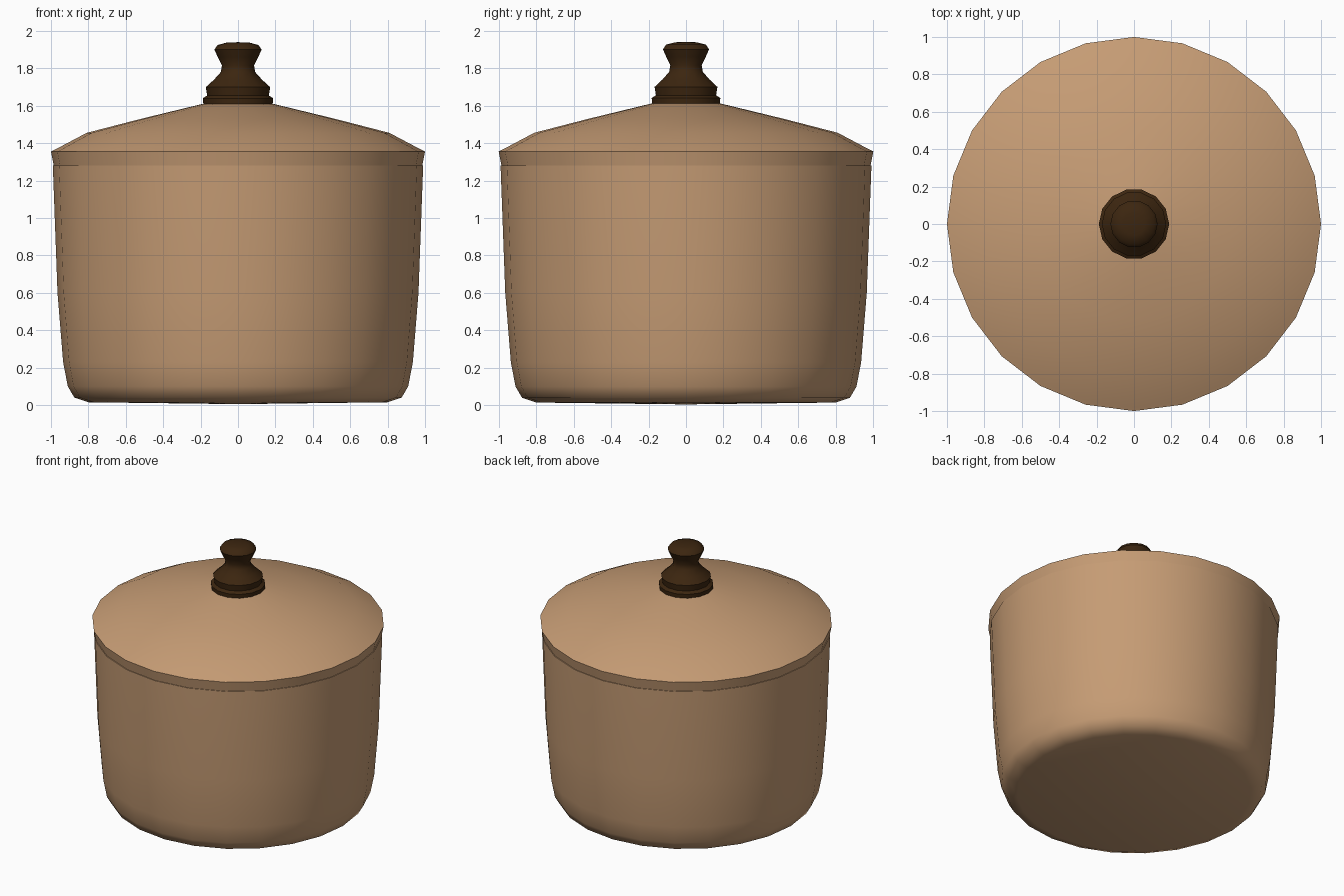
import bpy
import bmesh
from math import cos, sin, pi, radians

cube = bpy.data.objects.get("Cube")
if cube:
    bpy.data.objects.remove(cube)


def material(name, rgb):
    mat = bpy.data.materials.new(name)
    mat.use_nodes = True
    mat.diffuse_color = (*rgb, 1)
    mat.node_tree.nodes["Principled BSDF"].inputs["Base Color"].default_value = (*rgb, 1)
    return mat


def lathe(name, profile, sides, mat, angle):
    """Turn a bottom-to-top (radius, height) profile around z; zero radius is a pole."""
    bm = bmesh.new()
    rings = []
    for r, z in profile:
        count = sides if r else 1
        rings.append([bm.verts.new((r * cos(2 * pi * i / sides), r * sin(2 * pi * i / sides), z))
                      for i in range(count)])
    for low, high in zip(rings, rings[1:]):
        for i in range(sides):
            j = (i + 1) % sides
            corners = [low[i % len(low)], low[j % len(low)],
                       high[j % len(high)], high[i % len(high)]]
            bm.faces.new(list(dict.fromkeys(corners)))
    bmesh.ops.recalc_face_normals(bm, faces=bm.faces)
    mesh = bpy.data.meshes.new(name)
    bm.to_mesh(mesh)
    bm.free()
    mesh.materials.append(mat)
    obj = bpy.data.objects.new(name, mesh)
    bpy.context.collection.objects.link(obj)
    bpy.ops.object.select_all(action="DESELECT")
    obj.select_set(True)
    bpy.context.view_layer.objects.active = obj
    bpy.ops.object.shade_smooth_by_angle(angle=radians(angle))
    return obj


clay = material("tan clay", (0.56, 0.33, 0.175))
wood = material("dark brown wood", (0.045, 0.019, 0.005))

# Tapered pot with a rounded foot, closed by a ledge under the lid
lathe("pot_body", [(0, 0.005), (0.8, 0.015), (0.875, 0.04), (0.91, 0.1), (0.935, 0.23),
                   (0.965, 0.6), (0.99, 1.28), (0.96, 1.28), (0, 1.28)], 24, clay, 50)

# Lid: upright rim band, sloped shoulder and shallow cone
lathe("lid", [(0, 1.285), (0.96, 1.28), (0.985, 1.28), (1.0, 1.355), (0.98, 1.365),
              (0.81, 1.455), (0.52, 1.53), (0.19, 1.61), (0, 1.62)], 24, clay, 45)

# Turned knob with a collar, belly, waist and flared cap
lathe("lid_knob", [(0, 1.6), (0.185, 1.605), (0.188, 1.64), (0.165, 1.655), (0.172, 1.7),
                   (0.13, 1.738), (0.092, 1.78), (0.086, 1.815), (0.108, 1.86),
                   (0.126, 1.9), (0.11, 1.925), (0.06, 1.938), (0, 1.94)], 14, wood, 45)
